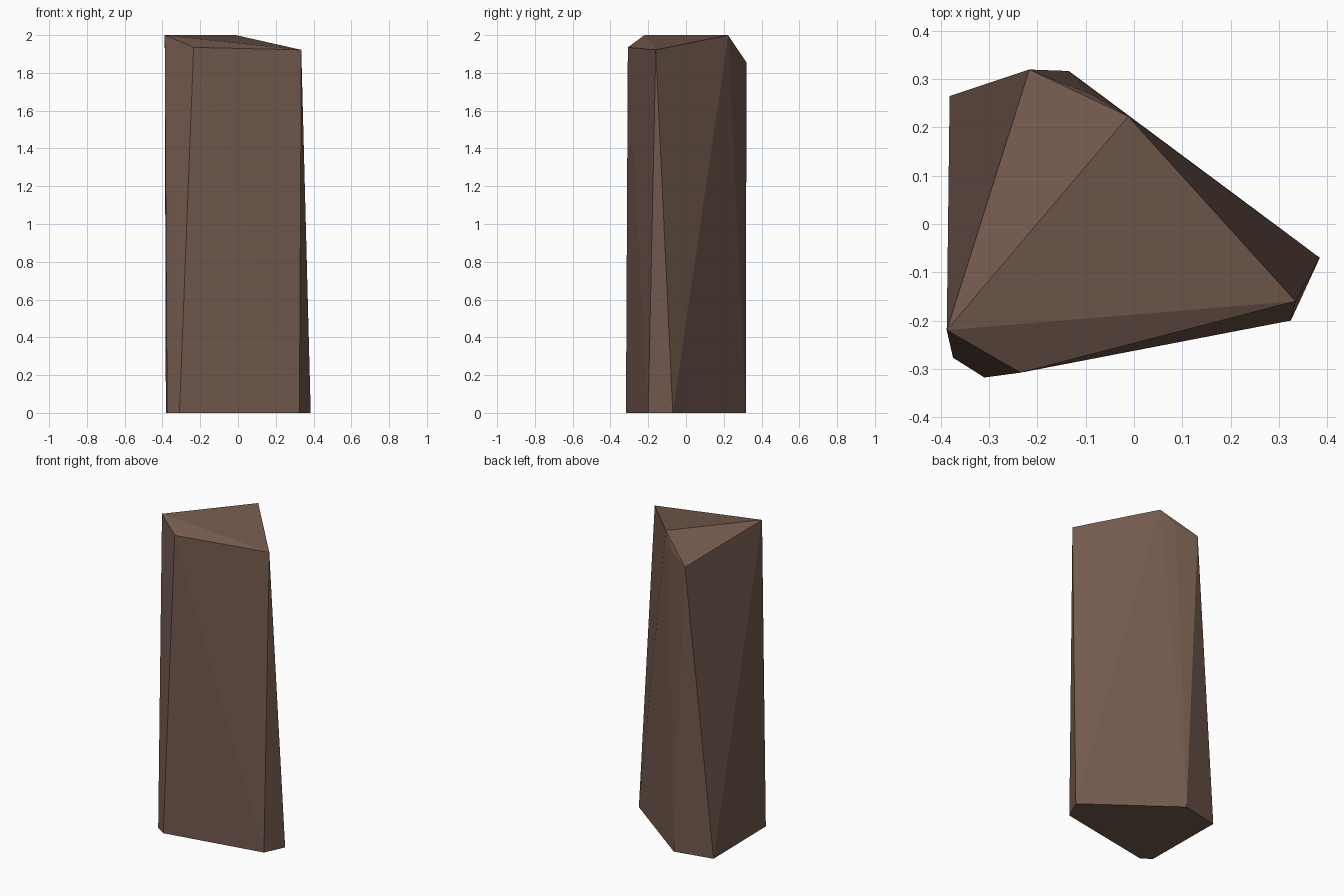
import bpy, bmesh

if "Cube" in bpy.data.objects:
    bpy.data.objects.remove(bpy.data.objects["Cube"])

# Corners of the rock's base outline, on the ground
base = [(0.385, -0.07), (0.325, -0.20), (-0.31, -0.318),
        (-0.375, -0.277), (-0.382, 0.265), (-0.135, 0.317)]

# Corners of the chipped, slanted top
top = [(-0.388, -0.22, 2.0), (-0.012, 0.223, 2.0), (0.335, -0.16, 1.922),
       (-0.235, -0.308, 1.935), (-0.217, 0.32, 1.855), (-0.09, 0.27, 1.908)]

# Wrap the corners in a faceted convex shell
bm = bmesh.new()
for co in [(x, y, 0) for x, y in base] + top:
    bm.verts.new(co)
bmesh.ops.convex_hull(bm, input=bm.verts)
bmesh.ops.recalc_face_normals(bm, faces=bm.faces)
mesh = bpy.data.meshes.new("rock_pillar")
bm.to_mesh(mesh)
bm.free()
rock = bpy.data.objects.new("rock_pillar", mesh)
bpy.context.collection.objects.link(rock)

# Brown stone
stone = bpy.data.materials.new("brown_stone")
stone.diffuse_color = (0.17, 0.10, 0.075, 1)
stone.use_nodes = True
stone.node_tree.nodes["Principled BSDF"].inputs["Base Color"].default_value = stone.diffuse_color
mesh.materials.append(stone)
